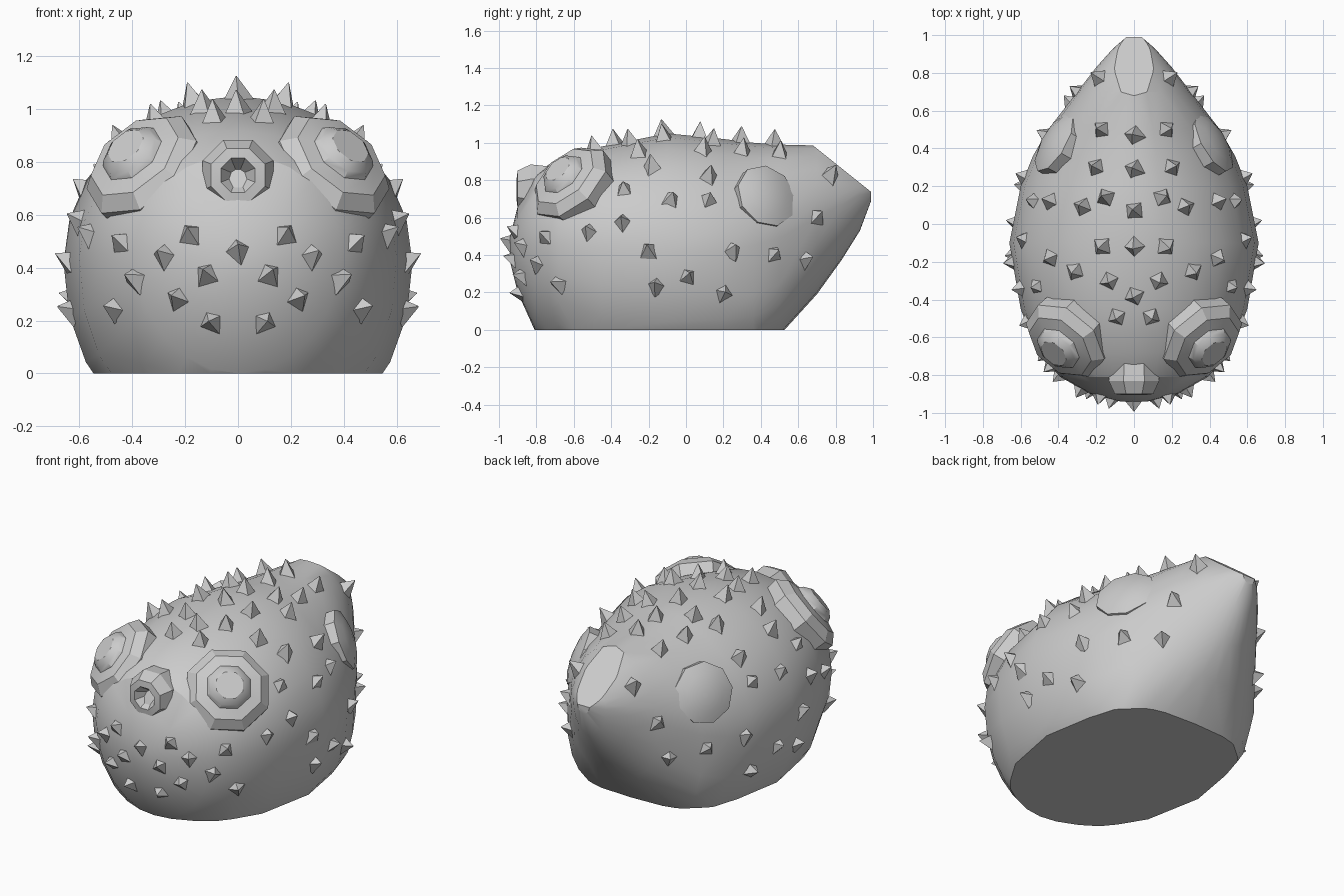
import bpy, bmesh, math
from mathutils import Vector
from mathutils.bvhtree import BVHTree

cube = bpy.data.objects.get("Cube")
if cube:
    bpy.data.objects.remove(cube)

grey = bpy.data.materials.new("matte grey")
grey.use_nodes = True
colour = (0.6, 0.6, 0.6, 1)
grey.diffuse_color = colour
grey.node_tree.nodes["Principled BSDF"].inputs["Base Color"].default_value = colour


def finish(bm, name, smooth_angle=None):
    """Turn a bmesh into a named object with the shared material."""
    bmesh.ops.recalc_face_normals(bm, faces=bm.faces)
    mesh = bpy.data.meshes.new(name)
    bm.to_mesh(mesh)
    bm.free()
    mesh.materials.append(grey)
    obj = bpy.data.objects.new(name, mesh)
    bpy.context.collection.objects.link(obj)
    if smooth_angle:
        bpy.ops.object.select_all(action="DESELECT")
        obj.select_set(True)
        bpy.context.view_layer.objects.active = obj
        bpy.ops.object.shade_smooth_by_angle(angle=math.radians(smooth_angle))


def loft(bm, rings):
    """Skin a list of equally sized point rings and cap both ends."""
    loops = [[bm.verts.new(p) for p in ring] for ring in rings]
    for a, b in zip(loops, loops[1:]):
        for i in range(len(a)):
            j = (i + 1) % len(a)
            bm.faces.new((a[i], a[j], b[j], b[i]))
    bm.faces.new(loops[0])
    bm.faces.new(loops[-1])


def turned(bm, centre, axis, profile, sides, turn=0.0):
    """Skin a (radius, height) profile around an axis."""
    centre, axis = Vector(centre), Vector(axis).normalized()
    ref = Vector((0, 0, 1)) if abs(axis.z) < 0.9 else Vector((0, 1, 0))
    u = ref.cross(axis).normalized()
    v = axis.cross(u)
    angles = [math.tau * i / sides + turn for i in range(sides)]
    loft(bm, [[centre + axis * h + (u * math.cos(a) + v * math.sin(a)) * r
               for a in angles] for r, h in profile])


def section(y, w, mid, top, bottom, belly):
    """Cross-section ring: peaked above the back, squarer below by the belly power."""
    ring = []
    for i in range(SIDES):
        a = math.tau * i / SIDES
        c, s = math.cos(a), math.sin(a)
        power = belly if s < 0 else (1.8 if y > 0.1 else 2)
        x = math.copysign(abs(c) ** (2 / power), c) * w
        reach = abs(s) ** (2 / power)
        ring.append((x, y, mid + reach * ((top if s > 0 else bottom) - mid)))
    return ring


# Body: egg shape (y, half width, middle z, top z, bottom z, belly power)
SIDES = 24
stations = [
    (-0.94, 0.07, 0.43, 0.5, 0.36, 2),
    (-0.90, 0.23, 0.45, 0.66, 0.2, 2),
    (-0.81, 0.39, 0.46, 0.83, 0.0, 2),
    (-0.68, 0.51, 0.45, 0.92, -0.14, 2),
    (-0.45, 0.6, 0.44, 0.98, -0.25, 2.2),
    (-0.1, 0.66, 0.42, 1.05, -0.31, 2.1),
    (0.2, 0.6, 0.42, 1.02, -0.23, 2.4),
    (0.36, 0.535, 0.45, 1.0, -0.13, 3.3),
    (0.5, 0.455, 0.49, 0.99, -0.03, 3.6),
    (0.7, 0.3, 0.6, 0.985, 0.19, 2.4),
    (0.83, 0.2, 0.67, 0.91, 0.37, 2),
    (0.93, 0.11, 0.72, 0.83, 0.53, 2),
    (0.99, 0.04, 0.74, 0.78, 0.69, 2),
]
bm = bmesh.new()
loft(bm, [section(*station) for station in stations])
# Flat belly and flat tail stump
for point, normal in (((0, 0, 0), (0, 0, -1)), ((0, 0.68, 0.985), (0, 0.24, 0.3))):
    geom = bm.verts[:] + bm.edges[:] + bm.faces[:]
    cut = bmesh.ops.bisect_plane(bm, geom=geom, plane_co=point, plane_no=normal, clear_outer=True)
    edges = [e for e in cut["geom_cut"] if isinstance(e, bmesh.types.BMEdge)]
    bmesh.ops.contextual_create(bm, geom=edges)
bmesh.ops.recalc_face_normals(bm, faces=bm.faces)
surface = BVHTree.FromBMesh(bm)
finish(bm, "body", 24)

# Stepped eyes and stubby side fins
for side, label in ((1, "left"), (-1, "right")):
    bm = bmesh.new()
    turned(bm, (side * 0.365, -0.62, 0.79), (side * 0.53, -0.58, 0.62),
           [(0.235, -0.12), (0.245, 0), (0.195, 0.05), (0.13, 0.065), (0.115, 0.09), (0.08, 0.115)],
           8, 0.3 * side)
    finish(bm, label + "_eye", 30)
    bm = bmesh.new()
    turned(bm, (side * 0.42, 0.43, 0.715), (side * 0.8, 0.46, 0.36),
           [(0.17, -0.12), (0.175, 0.005), (0.11, 0.03), (0.03, 0.04)], 9)
    finish(bm, label + "_fin", 35)

# Mouth: low snout with a pointed hollow
bm = bmesh.new()
turned(bm, (0, -0.8, 0.75), (0, -1, 0),
       [(0.13, -0.1), (0.145, 0.03), (0.11, 0.1), (0.07, 0.105), (0.01, 0.02)], 8, math.pi / 8)
finish(bm, "mouth", 30)

# Spikes, placed by casting onto the body from above, the front and the sides
above = [(0.18, 0.77), (0.17, 0.5), (0, 0.47), (0.2, 0.3), (0, 0.29), (0.27, 0.09),
         (0.15, 0.14), (0.44, 0.12), (0, 0.07), (0, -0.12), (0.17, -0.12),
         (0.44, -0.18), (0.31, -0.25), (0.13, -0.3), (0, -0.38), (0.09, -0.49)]
front = [(0, 0.47), (0.18, 0.53), (0.28, 0.45), (0.44, 0.5), (0.56, 0.53),
         (0.12, 0.38), (0.39, 0.36), (0.23, 0.29), (0.1, 0.2), (0.47, 0.25)]
flank = [(-0.33, 0.75), (-0.34, 0.58), (-0.2, 0.43), (-0.16, 0.24), (0.01, 0.29),
         (0.2, 0.2), (-0.08, 0.7), (0.12, 0.7), (0.25, 0.43), (0.47, 0.41),
         (0.64, 0.38), (0.7, 0.61)]
casts = [(Vector((x, y, 3)), Vector((0, 0, -1)), 0.055, 0.08) for x, y in above]
casts += [(Vector((x, -3, z)), Vector((0, 1, 0)), 0.052, 0.055) for x, z in front]
casts += [(Vector((3, y, z)), Vector((-1, 0, 0)), 0.052, 0.055) for y, z in flank]

bm = bmesh.new()
for n, (start, ray, radius, height) in enumerate(casts):
    hit, normal, _, _ = surface.ray_cast(start, ray)
    if hit is None:
        continue
    axis = normal + Vector((0, 0, 0.35))
    for side in ((1, -1) if hit.x > 0.01 else (1,)):
        flip = Vector((side, 1, 1))
        turned(bm, hit * flip, axis * flip,
               [(radius * 1.2, -0.025), (0.002, height)], 4, n * 0.7 * side)
finish(bm, "spikes")
